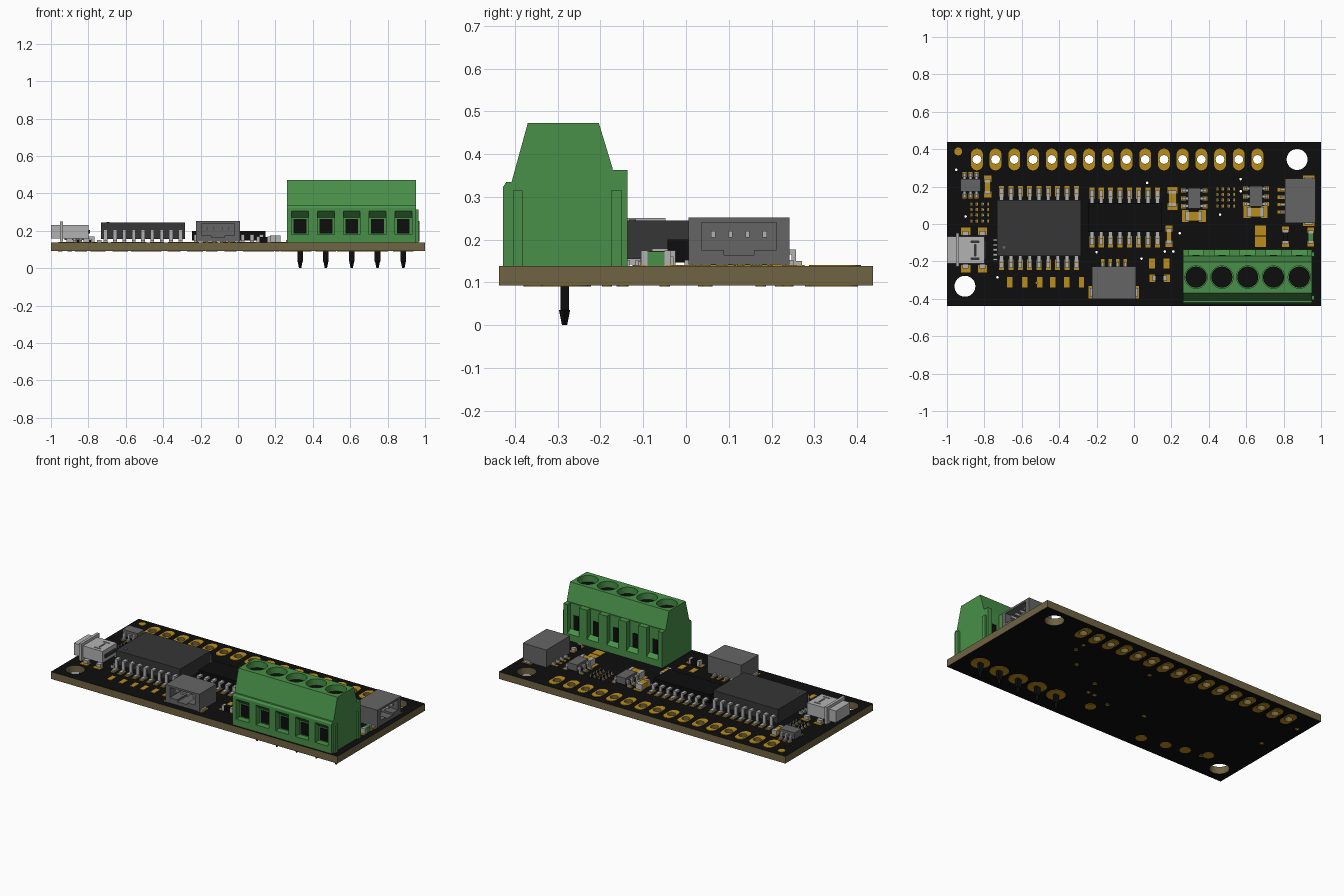
import bpy, bmesh, math
from mathutils import Matrix, Vector

cube = bpy.data.objects.get("Cube")
if cube:
    bpy.data.objects.remove(cube, do_unlink=True)


def material(name, r, g, b):
    m = bpy.data.materials.new(name)
    m.use_nodes = True
    m.diffuse_color = (r, g, b, 1)
    m.node_tree.nodes["Principled BSDF"].inputs["Base Color"].default_value = (r, g, b, 1)
    return m


BLACK = material("black", .004, .004, .004)
TAN = material("board tan", .16, .125, .055)
GOLD = material("gold", .5, .27, .01)
GREEN = material("terminal green", .065, .28, .065)
LIGHT = material("light grey", .45, .45, .45)
MID = material("mid grey", .13, .13, .13)
DARK = material("dark grey", .037, .037, .037)

TOP, BOTTOM = .138, .093      # board faces
PAD = .003                    # copper thickness


def finish(name, bm, mat, at=(0, 0), turn=0):
    bmesh.ops.recalc_face_normals(bm, faces=bm.faces[:])
    mesh = bpy.data.meshes.new(name)
    bm.to_mesh(mesh)
    bm.free()
    mesh.materials.append(mat)
    ob = bpy.data.objects.new(name, mesh)
    bpy.context.collection.objects.link(ob)
    ob.location = (at[0], at[1], 0)
    ob.rotation_euler.z = math.radians(turn)
    return ob


def add_box(bm, x, y, z):
    """Box from (low, high) ranges on each axis."""
    size = [r[1] - r[0] for r in (x, y, z)]
    mid = [(r[1] + r[0]) / 2 for r in (x, y, z)]
    bmesh.ops.create_cube(bm, size=1, matrix=Matrix.Translation(mid) @ Matrix.Diagonal((*size, 1)))


def add_cyl(bm, x, y, r, z, sides=24, tip=None):
    bmesh.ops.create_cone(bm, cap_ends=True, segments=sides, radius1=r if tip is None else tip, radius2=r,
                          depth=z[1] - z[0], matrix=Matrix.Translation((x, y, (z[0] + z[1]) / 2)))


def add_prism(bm, profile, x0, x1):
    """Extrude a (y, z) profile along x."""
    face = bm.faces.new([bm.verts.new((x0, y, z)) for y, z in profile])
    out = bmesh.ops.extrude_face_region(bm, geom=[face])["geom"]
    bmesh.ops.translate(bm, vec=(x1 - x0, 0, 0), verts=[v for v in out if isinstance(v, bmesh.types.BMVert)])


def add_slot(bm, x, y, half_w, half_h, z):
    """Upright rounded pad."""
    verts = []
    for i in range(24):
        a = math.tau * (i + .5) / 24
        lift = math.copysign(half_h - half_w, math.sin(a))
        verts.append(bm.verts.new((x + half_w * math.cos(a), y + half_w * math.sin(a) + lift, z[0])))
    out = bmesh.ops.extrude_face_region(bm, geom=[bm.faces.new(verts)])["geom"]
    bmesh.ops.translate(bm, vec=(0, 0, z[1] - z[0]), verts=[v for v in out if isinstance(v, bmesh.types.BMVert)])


def boxes(name, mat, items, at=(0, 0), turn=0):
    bm = bmesh.new()
    for item in items:
        add_box(bm, *item)
    return finish(name, bm, mat, at, turn)


def around(c, half):
    return (c - half, c + half)


def cut(ob, cutter, keep=False):
    mod = ob.modifiers.new("cut", 'BOOLEAN')
    mod.object, mod.solver = cutter, 'EXACT'
    bpy.context.view_layer.update()
    mesh = bpy.data.meshes.new_from_object(ob.evaluated_get(bpy.context.evaluated_depsgraph_get()))
    ob.modifiers.clear()
    ob.data = mesh
    if not keep:
        bpy.data.objects.remove(cutter, do_unlink=True)


# Board, header pads and drilled holes
header = [(-.84 + .1 * i, .345) for i in range(16)]
vias = [(-.95, .29), (-.9, .04), (-.73, -.285), (-.52, -.315), (-.2, -.15), (.04, -.185), (.165, -.147),
        (.21, -.147), (.245, -.05), (.46, .05), (.57, .24), (.57, .175), (.07, .22)]
drill = bmesh.new()
for places, r in ((header, .024), (vias, .007), ([(.872, .345), (-.904, -.333)], .056)):
    for x, y in places:
        add_cyl(drill, x, y, r, (0, .3), 32 if r > .05 else 12)
drill = finish("drill_cutter", drill, BLACK)
drill.hide_render = True

board = boxes("board", TAN, [((-1, 1), around(0, .4375), (BOTTOM, TOP))])
cut(board, drill, keep=True)
board.data.materials.append(BLACK)
for p in board.data.polygons:
    p.material_index = 1 if abs(p.normal.z) > .9 else 0

pads = bmesh.new()
for z in ((TOP, TOP + PAD), (BOTTOM - PAD, BOTTOM)):
    for x, y in header:
        add_slot(pads, x, y, .032, .058, z)
for x, y in vias:
    add_cyl(pads, x, y, .012, (BOTTOM - PAD, BOTTOM), 12)
pads = finish("header_pads", pads, GOLD)
cut(pads, drill)

terminals = [.332 + .138 * i for i in range(5)]
test = bmesh.new()
add_cyl(test, -.94, .388, .021, (TOP, TOP + PAD))
for x in terminals:
    add_cyl(test, x, -.284, .055, (BOTTOM - PAD, BOTTOM))
for x, y in ((.1, -.26), (-.345, -.348), (-.5, -.32), (-.62, -.293), (-.757, -.254)):
    add_cyl(test, x, y, .032, (BOTTOM - PAD, BOTTOM))
finish("round_pads", test, GOLD)

flat = (TOP, TOP + PAD)
loose = [(around(x, .014), around(-.312, .028), flat) for x in (-.664, -.584, -.504, -.434, -.36, -.28)]
loose += [(around(x, .016), around(-.212, .027), flat) for x in (.095, .175)]
loose += [(around(.677, .03), around(y, .027), flat) for y in (-.035, -.095)]
boxes("bare_pads", GOLD, loose)

# Green terminal block
block = bmesh.new()
add_prism(block, [(-.428, TOP), (-.428, .323), (-.42, .335), (-.408, .335), (-.37, .473), (-.204, .473),
                  (-.172, .368), (-.172, .363), (-.137, .363), (-.137, TOP)], .262, .953)
block = finish("terminal_block", block, GREEN)
holes, screws, mouths, pins = (bmesh.new() for _ in range(4))
for x in terminals:
    add_cyl(holes, x, -.284, .06, (.42, .5), 32)
    add_prism(holes, [(-.45, .325), (-.39, .27), (-.39, .18), (-.45, .18)], x - .045, x + .045)
    add_prism(holes, [(-.12, .4), (-.168, .4), (-.168, .2), (-.12, .17)], x - .04, x + .04)
    add_cyl(screws, x, -.284, .056, (.41, .435), 32)
    add_box(mouths, around(x, .034), (-.395, -.387), (.187, .262))
    add_box(mouths, around(x, .018), (-.173, -.165), (.2, .29))
    add_box(pins, around(x, .015), around(-.284, .01), (.035, .15))
    add_cyl(pins, x, -.284, .013, (0, .035), 4, .006)
cut(block, finish("terminal_cutter", holes, GREEN))
finish("terminal_screws", screws, BLACK)
finish("wire_openings", mouths, BLACK)
finish("terminal_pins", pins, BLACK)
boxes("terminal_side_ribs", GREEN, [((.95, .965), y, (TOP, .315)) for y in ((-.405, -.382), (-.175, -.15))])


# Chips with two rows of bent legs
def chip(name, at, half_w, half_d, bottom, top, mat, count, pitch, reach, leg_w, turn=0):
    boxes(name, mat, [(around(0, half_w), around(0, half_d), (bottom, top))], at, turn)
    legs, lands = [], []
    knee = (bottom + top) / 2
    for i in range(count):
        x = (i - (count - 1) / 2) * pitch
        for s in (-1, 1):
            def span(a, b):
                return tuple(sorted((s * a, s * b)))
            bend = half_d + reach * .45
            legs += [(around(x, leg_w), span(half_d - .005, bend), (knee - .006, knee + .006)),
                     (around(x, leg_w), span(bend - .01, bend), (TOP + PAD, knee)),
                     (around(x, leg_w), span(bend - .01, half_d + reach * .85), (TOP + PAD, TOP + .012))]
            lands.append((around(x, leg_w * 1.35), span(half_d + reach * .25, half_d + reach), flat))
    boxes(name + "_legs", LIGHT, legs, at, turn)
    boxes(name + "_pads", GOLD, lands, at, turn)


chip("main_chip", (-.508, -.022), .225, .15, .155, .245, DARK, 9, .05, .075, .01)
chip("second_chip", (-.05, .035), .197, .078, .147, .2, BLACK, 8, .05, .082, .01)
chip("left_regulator", (-.875, .207), .053, .034, .15, .192, MID, 3, .032, .036, .008)
chip("middle_regulator", (.322, .137), .055, .034, .15, .192, MID, 3, .042, .036, .008, 90)
chip("right_regulator", (.652, .148), .055, .034, .15, .192, MID, 3, .042, .036, .008, 90)
dot = bmesh.new()
add_cyl(dot, -.695, -.125, .008, (.245, .247), 16)
finish("main_chip_dot", dot, MID)


# Two-ended small parts
def small_part(name, at, half_l, half_w, height, mat, turn=0):
    end = half_l * .55
    boxes(name, mat, [(around(0, end), around(0, half_w * .8), (TOP, TOP + height))], at, turn)
    boxes(name + "_ends", LIGHT, [(around(s * end, half_l * .15), around(0, half_w * .83), (TOP, TOP + height + .002))
                                  for s in (-1, 1)], at, turn)
    boxes(name + "_pads", GOLD, [(around(s * half_l * .72, half_l * .28), around(0, half_w), flat)
                                 for s in (-1, 1)], at, turn)


small_part("left_capacitor", (-.783, .2), .058, .02, .03, GOLD, 90)
small_part("centre_capacitor", (.205, .137), .062, .027, .035, GOLD, 90)
small_part("wide_capacitor_a", (.32, .042), .064, .032, .04, GOLD)
small_part("wide_capacitor_b", (.65, .063), .064, .032, .04, GOLD)
small_part("chip_capacitor", (.187, -.065), .058, .018, .035, GOLD, 90)
small_part("front_resistor", (.137, -.29), .055, .019, .03, BLACK)
small_part("edge_resistor", (.81, -.068), .055, .018, .02, BLACK, 90)
small_part("indicator_light", (.945, -.07), .05, .017, .034, GREEN, 90)
for name, x, y in (("left", -.825, .062), ("right", .49, .142)):
    for side in (-1, 1):
        for row in range(4):
            small_part(f"{name}_resistor_array", (x + side * .03, y + (row - 1.5) * .03), .02, .008, .014, BLACK)


# Side-entry sockets, opening along local -y
def socket(name, at, half_w, half_d, mat, turn, pin_count):
    body = boxes(name, mat, [(around(0, half_w), around(0, half_d), (.142, .252))], at, turn)
    cavity = [(around(0, half_w * .74), (-half_d - .02, half_d * .5), (.176, .24))]
    cavity.append((around(0, half_w * .3), (-half_d - .02, half_d * .5), (.164, .2)))
    for c in cavity:
        cut(body, boxes("socket_cutter", mat, [c], at, turn))
    xs = [(i - (pin_count - 1) / 2) * .04 for i in range(pin_count)]
    boxes(name + "_pins", LIGHT, [(around(x, .005), (-half_d * .8, half_d * .6), (.205, .22)) for x in xs]
          + [(around(x, .006), (half_d - .01, half_d + .025), (TOP + PAD, .155)) for x in xs], at, turn)
    boxes(name + "_pads", GOLD, [(around(x, .009), (half_d - .005, half_d + .04), flat) for x in xs]
          + [(around(s * half_w, .017), (-half_d * .95, -half_d * .2), flat) for s in (-1, 1)], at, turn)
    boxes(name + "_tabs", LIGHT, [(around(s * half_w, .01), (-half_d * .85, -half_d * .3), (TOP, .152))
                                  for s in (-1, 1)], at, turn)
    return body


socket("front_socket", (-.107, -.315), .118, .087, MID, 0, 4)
socket("right_socket", (.888, .124), .118, .082, MID, 90, 4)

# Metal data port at the left edge
shell = boxes("data_port_shell", LIGHT, [((-.945, -.753), (-.226, -.05), (.146, .245)),
                                         ((-.952, -.935), (-.228, -.048), (.142, .25))])
shell_cuts = [((-1, -.8), (-.21, -.066), (.158, .232))]
shell_cuts += [(around(-.85, .022), y, (.2, .3)) for y in ((-.1, -.092), (-.19, -.182))]
shell_cuts += [(around(-.85, .004), (-.17, -.11), (.2, .3))]
for c in shell_cuts:
    cut(shell, boxes("port_cutter", LIGHT, [c]))
boxes("data_port_tongue", DARK, [((-.935, -.79), (-.19, -.086), (.185, .205))])
boxes("data_port_feet", LIGHT, [(around(x, .016), around(y, .012), (TOP, .16))
                                for x in (-.9, -.81) for y in (-.225, -.05)])
boxes("data_port_pads", GOLD, [(around(x, .025), around(y, .02), flat)
                               for x in (-.9, -.81) for y in (-.238, -.04)])
boxes("data_port_contacts", LIGHT, [((-.755, -.73), around(-.138 + i * .026, .006), (TOP, .152))
                                    for i in range(-2, 3)])
